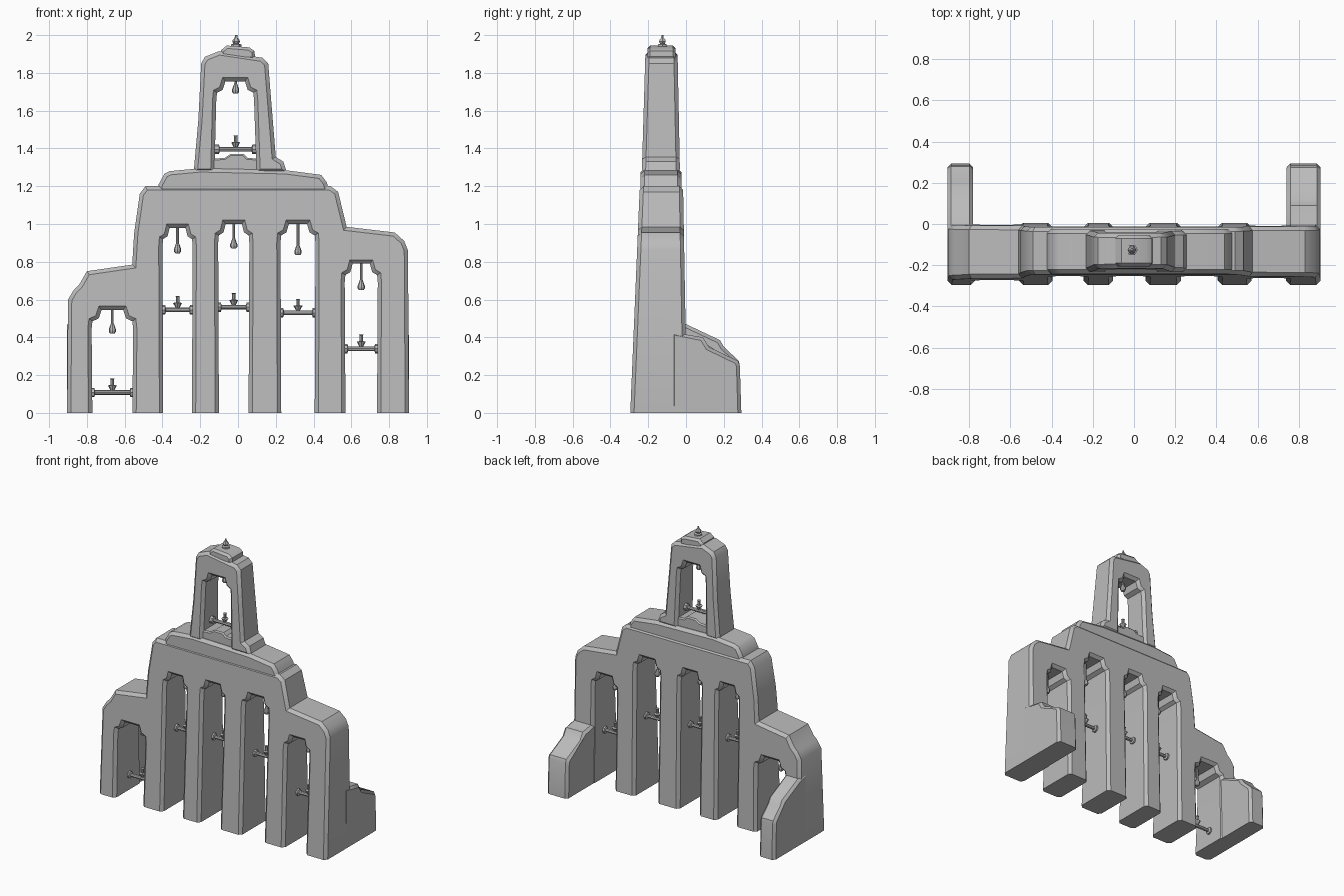
import bpy, bmesh, math
from mathutils import Matrix, Vector

if "Cube" in bpy.data.objects:
    bpy.data.objects.remove(bpy.data.objects["Cube"], do_unlink=True)

stone = bpy.data.materials.new("grey stone")
stone.use_nodes = True
colour = (0.5, 0.5, 0.5, 1)
stone.diffuse_color = colour
stone.node_tree.nodes["Principled BSDF"].inputs["Base Color"].default_value = colour


def finish(name, bm):
    """Turn a bmesh into a shaded stone object."""
    bmesh.ops.recalc_face_normals(bm, faces=bm.faces[:])
    mesh = bpy.data.meshes.new(name)
    bm.to_mesh(mesh)
    bm.free()
    mesh.materials.append(stone)
    ob = bpy.data.objects.new(name, mesh)
    bpy.context.collection.objects.link(ob)
    bpy.ops.object.select_all(action='DESELECT')
    ob.select_set(True)
    bpy.context.view_layer.objects.active = ob
    bpy.ops.object.shade_smooth_by_angle(angle=math.radians(35))
    return ob


def slab(name, outline, front, back, chamfer=0.02, sideways=False):
    """Chamfered slab from an x-z outline; front and back give y at height z."""
    bm = bmesh.new()
    face = bm.faces.new([bm.verts.new((x, 0, z)) for x, z in outline])
    grown = bmesh.ops.extrude_face_region(bm, geom=[face])
    far = [g for g in grown["geom"] if isinstance(g, bmesh.types.BMFace)][0]
    bmesh.ops.translate(bm, vec=(0, 1, 0), verts=far.verts[:])
    bm.normal_update()
    bmesh.ops.recalc_face_normals(bm, faces=bm.faces[:])
    for cap in (face, far):
        bmesh.ops.inset_region(bm, faces=[cap], thickness=chamfer, use_even_offset=True)
    inner = set(face.verts) | set(far.verts)
    for v in bm.verts:
        if v.co.z < chamfer + 0.005:
            v.co.z = 0
        step = 0 if v in inner else chamfer
        v.co.y = front(v.co.z) + step if v.co.y < 0.5 else back(v.co.z) - step
    if sideways:
        for v in bm.verts:
            v.co = (v.co.y, v.co.x, v.co.z)
    bmesh.ops.triangulate(bm, faces=[f for f in bm.faces if len(f.verts) > 4])
    return finish(name, bm)


def turned(name, profile, loc, sides=8, axis='Z'):
    """Turned solid from (radius, height) pairs."""
    bm = bmesh.new()
    rings = []
    for r, h in profile:
        rings.append([bm.verts.new((r * math.cos(i * math.tau / sides),
                                    r * math.sin(i * math.tau / sides), h)) for i in range(sides)])
    for a, b in zip(rings, rings[1:]):
        for i in range(sides):
            j = (i + 1) % sides
            bm.faces.new((a[i], a[j], b[j], b[i]))
    bm.faces.new(rings[0])
    bm.faces.new(rings[-1])
    if axis == 'X':
        bm.transform(Matrix.Rotation(math.pi / 2, 4, 'Y'))
    bm.transform(Matrix.Translation(Vector(loc)))
    return finish(name, bm)


def arch(left, right, base, peak, flare=0.0):
    """Stepped arch head, listed from the right foot to the left foot."""
    w = right - left
    half = [(0, -0.10), (0.02, -0.06), (0.17, -0.045), (0.24, 0)]
    pts = [(right - flare, base)] + [(right - a * w, peak + b) for a, b in half]
    pts += [(left + a * w, peak + b) for a, b in reversed(half)]
    return pts + [(left + flare, base)]


# Arched wall: left, right, peak height, bar height, bell height
openings = [(-0.775, -0.555, 0.545, 0.108, 0.42), (-0.40, -0.24, 0.98, 0.545, 0.845),
            (-0.105, 0.06, 1.0, 0.56, 0.87), (0.225, 0.41, 1.0, 0.53, 0.835),
            (0.565, 0.74, 0.79, 0.34, 0.65)]
outline = [(-0.905, 0), (-0.9, 0.6), (-0.87, 0.65), (-0.84, 0.68), (-0.8, 0.75),
           (-0.56, 0.785), (-0.55, 0.95), (-0.52, 1.16), (-0.49, 1.2), (0.49, 1.2),
           (0.53, 1.17), (0.575, 0.985), (0.83, 0.955), (0.88, 0.91), (0.9, 0.86), (0.905, 0)]
for left, right, peak, bar, bell in reversed(openings):
    outline += arch(left, right, 0, peak, 0.004)
slab("arched_wall", outline, lambda z: -0.295 + 0.042 * z, lambda z: 0.006 - 0.018 * z)

# Upper tier
slab("upper_tier", [(-0.43, 1.15), (-0.42, 1.21), (-0.39, 1.265), (-0.36, 1.28), (-0.2, 1.295),
                    (0.25, 1.285), (0.44, 1.26), (0.47, 1.22), (0.49, 1.15)],
     lambda z: -0.24, lambda z: -0.025)

# Tower, open at its foot around the window
window = arch(-0.115, 0.085, 1.27, 1.755)
window[0], window[-1] = (0.098, 1.27), (-0.125, 1.27)
slab("bell_tower", [(-0.235, 1.27), (-0.21, 1.55), (-0.195, 1.85), (-0.175, 1.885), (-0.1, 1.915),
                    (0.13, 1.88), (0.16, 1.85), (0.18, 1.6), (0.2, 1.355), (0.24, 1.33),
                    (0.26, 1.27)] + window,
     lambda z: -0.234 + 0.03 * (z - 1.27), lambda z: -0.032 - 0.02 * (z - 1.27))
slab("window_sill", [(-0.14, 1.26), (-0.14, 1.345), (-0.07, 1.35), (-0.04, 1.37), (0.03, 1.37),
                     (0.05, 1.35), (0.12, 1.345), (0.12, 1.26)],
     lambda z: -0.215, lambda z: -0.05, 0.008)

# Tower cap and finial
slab("tower_cap", [(-0.095, 1.87), (-0.09, 1.92), (-0.06, 1.945), (0.06, 1.935), (0.088, 1.915),
                   (0.09, 1.87)], lambda z: -0.205, lambda z: -0.055, 0.015)
turned("finial", [(0.028, 1.93), (0.028, 1.95), (0.014, 1.955), (0.02, 1.965), (0.018, 1.975),
                  (0.008, 1.985), (0.006, 2.0)], (-0.01, -0.125, 0), 6)

# Rear buttresses
for name, x0, x1, top in (
        ("right_buttress", -0.905, -0.78, [(0.0, 0.47), (0.18, 0.385), (0.2, 0.35), (0.28, 0.275)]),
        ("left_buttress", 0.74, 0.905, [(0.0, 0.415), (0.09, 0.4), (0.12, 0.35), (0.275, 0.275)])):
    foot = [(-0.08, 0), (-0.08, top[0][1] + 0.02)]
    slab(name, foot + top + [(0.285, 0.25), (0.293, 0)],
         lambda z, a=x0: a, lambda z, b=x1: b, 0.018, True)

# Hanging bells, crossbars with end flanges, and pegs on the bars
for n, (left, right, peak, bar, bell) in enumerate(openings + [(-0.115, 0.09, 1.755, 1.395, 1.69)], 1):
    x, y = (left + right) / 2, -0.13
    turned(f"bell_{n}", [(0.012, bell), (0.019, bell + 0.01), (0.019, bell + 0.022),
                         (0.009, bell + 0.05), (0.007, bell + 0.055), (0.007, peak + 0.01)], (x, y, 0))
    h = (right - left) / 2 + 0.006
    turned(f"crossbar_{n}", [(0.025, -h), (0.025, 0.02 - h), (0.012, 0.024 - h),
                             (0.012, h - 0.024), (0.025, h - 0.02), (0.025, h)], (x, y, bar), 8, 'X')
    turned(f"peg_{n}", [(0.004, bar), (0.024, bar + 0.037), (0.009, bar + 0.04),
                        (0.009, bar + 0.07), (0.013, bar + 0.074)], (x, y, 0))
